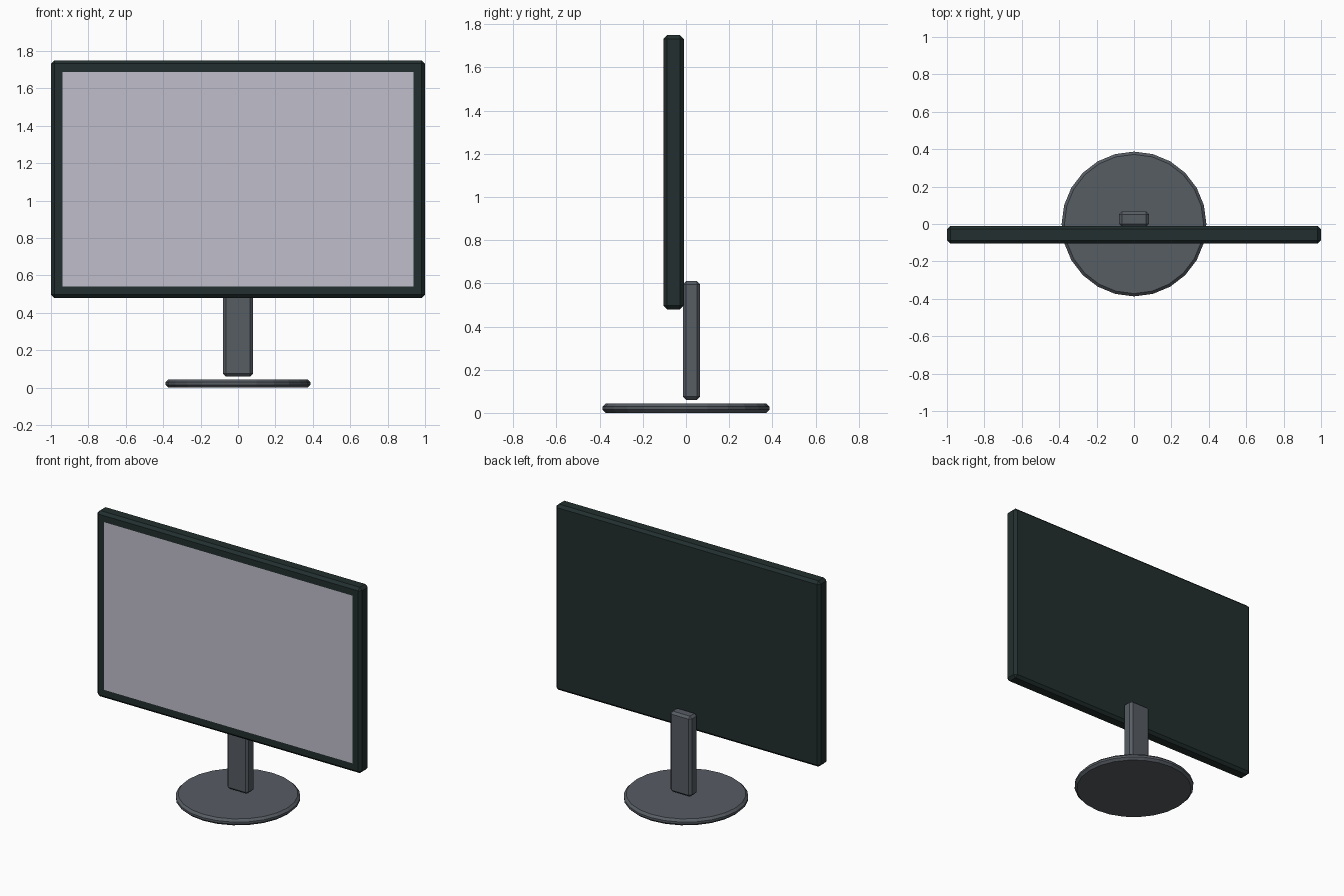
import bpy, bmesh, math
from mathutils import Matrix

if "Cube" in bpy.data.objects:
    bpy.data.objects.remove(bpy.data.objects["Cube"])


def material(name, rgb):
    # sRGB 0-255 to linear
    lin = [(c / 255 / 12.92 if c < 10.3 else ((c / 255 + 0.055) / 1.055) ** 2.4) for c in rgb]
    m = bpy.data.materials.new(name)
    m.diffuse_color = (*lin, 1)
    m.use_nodes = True
    m.node_tree.nodes["Principled BSDF"].inputs["Base Color"].default_value = m.diffuse_color
    return m


dark = material("dark casing", (34, 47, 46))
grey = material("stand grey", (87, 93, 100))
glass = material("screen grey", (192, 191, 203))


def chamfer(bm, edges, width):
    bmesh.ops.bevel(bm, geom=edges, offset=width, offset_type='OFFSET',
                    segments=1, profile=0.5, affect='EDGES', clamp_overlap=True)


def box(lo, hi, width):
    bm = bmesh.new()
    size = [b - a for a, b in zip(lo, hi)]
    mid = [(a + b) / 2 for a, b in zip(lo, hi)]
    bmesh.ops.create_cube(bm, size=1, matrix=Matrix.Translation(mid) @ Matrix.Diagonal((*size, 1)))
    chamfer(bm, bm.edges[:], width)
    return bm


def finish(bm, name, mats):
    bm.normal_update()
    me = bpy.data.meshes.new(name)
    bm.to_mesh(me)
    bm.free()
    for m in mats:
        me.materials.append(m)
    ob = bpy.data.objects.new(name, me)
    bpy.context.collection.objects.link(ob)
    return ob


# Display panel: chamfered slab with the screen inset in its front face
bm = box((-1, -0.105, 0.48), (1, -0.01, 1.75), 0.018)
bm.normal_update()
front = max(bm.faces, key=lambda f: -f.normal.y * f.calc_area())
bmesh.ops.inset_region(bm, faces=[front], thickness=0.062, depth=0)
front.material_index = 1
finish(bm, "display_panel", [dark, glass])

# Upright post behind the panel, just above the base
finish(box((-0.08, -0.014, 0.06), (0.08, 0.066, 0.61), 0.015), "stand_post", [grey])

# Round 24-sided base with chamfered rims
bm = bmesh.new()
bmesh.ops.create_cone(bm, cap_ends=True, segments=24, radius1=0.387, radius2=0.387,
                      depth=0.044, matrix=Matrix.Translation((0, 0, 0.022)))
rims = [e for e in bm.edges if abs(e.verts[0].co.z - e.verts[1].co.z) < 1e-5]
chamfer(bm, rims, 0.015)
finish(bm, "stand_base", [grey])
